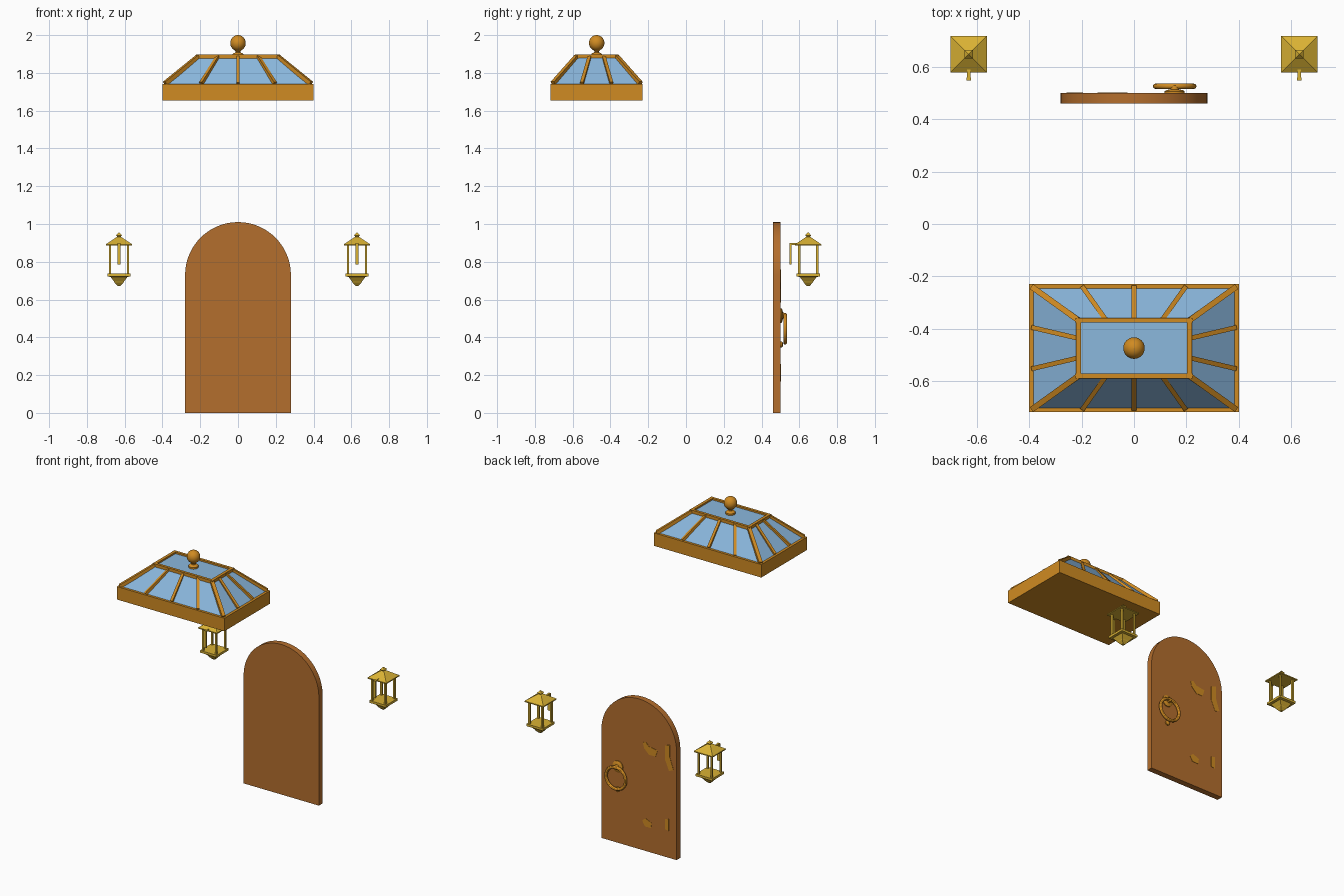
import bpy, bmesh, math
from mathutils import Vector, Matrix

if "Cube" in bpy.data.objects:
    bpy.data.objects.remove(bpy.data.objects["Cube"])


def material(name, r, g, b):
    m = bpy.data.materials.new(name)
    lin = [(c / 255 / 12.92) if c < 11 else ((c / 255 + 0.055) / 1.055) ** 2.4 for c in (r, g, b)]
    m.diffuse_color = (*lin, 1)
    m.use_nodes = True
    m.node_tree.nodes["Principled BSDF"].inputs["Base Color"].default_value = m.diffuse_color
    return m


WOOD = material("door wood", 180, 110, 45)
FRAME = material("orange brass", 208, 139, 34)
GOLD = material("yellow gold", 218, 178, 52)
GLASS = material("blue glass", 139, 184, 222)


def finish(name, bm, mat, smooth=False):
    bmesh.ops.recalc_face_normals(bm, faces=bm.faces)
    me = bpy.data.meshes.new(name)
    bm.to_mesh(me)
    bm.free()
    me.materials.append(mat)
    ob = bpy.data.objects.new(name, me)
    bpy.context.collection.objects.link(ob)
    if smooth:
        bpy.context.view_layer.objects.active = ob
        ob.select_set(True)
        bpy.ops.object.shade_smooth_by_angle(angle=math.radians(40))
        ob.select_set(False)
    return ob


def loft(bm, rings):
    """Skin a list of equal-length point rings and cap both ends."""
    rows = [[bm.verts.new(p) for p in ring] for ring in rings]
    n = len(rows[0])
    for a, b in zip(rows, rows[1:]):
        for i in range(n):
            j = (i + 1) % n
            bm.faces.new((a[i], a[j], b[j], b[i]))
    bm.faces.new(rows[0][::-1])
    bm.faces.new(rows[-1])


def tiers(bm, cx, cy, levels):
    """Rectangular stack: levels are (half x, half y, z)."""
    loft(bm, [[(cx + sx * hx, cy + sy * hy, z) for sx, sy in ((-1, -1), (1, -1), (1, 1), (-1, 1))]
              for hx, hy, z in levels])


def box(bm, x0, x1, y0, y1, z0, z1):
    tiers(bm, (x0 + x1) / 2, (y0 + y1) / 2,
          [((x1 - x0) / 2, (y1 - y0) / 2, z) for z in (z0, z1)])


def bar(bm, a, b, w):
    """Square bar between two points."""
    a, b = Vector(a), Vector(b)
    d = b - a
    mat = Matrix.Translation((a + b) / 2) @ d.to_track_quat('Z', 'Y').to_matrix().to_4x4()
    bmesh.ops.create_cube(bm, size=1, matrix=mat @ Matrix.Diagonal((w, w, d.length, 1)))


def lathe(bm, profile, matrix, n=24):
    """Turn (radius, height) pairs about the local z axis."""
    loft(bm, [[matrix @ Vector((r * math.cos(2 * math.pi * i / n), r * math.sin(2 * math.pi * i / n), h))
               for i in range(n)] for r, h in profile])


def plate(bm, outline, y0, y1):
    """Extrude an (x, z) outline along y."""
    loft(bm, [[(x, y, z) for x, z in outline] for y in (y0, y1)])


# --- Arched door
bm = bmesh.new()
arch = [(0.28 * math.cos(math.pi * i / 32), 0.73 + 0.28 * math.sin(math.pi * i / 32)) for i in range(33)]
plate(bm, [(-0.28, 0), (0.28, 0)] + arch, 0.46, 0.50)
finish("door", bm, WOOD, True)

# --- Hinge ornaments, almost flush with the back face
bm = bmesh.new()
for outline in (
        [(-0.03, 0.725), (-0.05, 0.735), (-0.075, 0.71), (-0.14, 0.70), (-0.125, 0.655), (-0.075, 0.655), (-0.04, 0.69)],
        [(-0.195, 0.75), (-0.23, 0.76), (-0.23, 0.68), (-0.258, 0.60), (-0.225, 0.585), (-0.195, 0.655)],
        [(-0.025, 0.20), (-0.05, 0.22), (-0.095, 0.20), (-0.09, 0.165), (-0.045, 0.165)],
        [(-0.195, 0.255), (-0.222, 0.26), (-0.222, 0.18), (-0.195, 0.185)]):
    plate(bm, outline, 0.495, 0.502)
finish("hinge_plates", bm, FRAME)

# --- Ring handle with its rosette and rest
KX, KZ = 0.155, 0.445
BACK = Matrix.Rotation(-math.pi / 2, 4, 'X')
bm = bmesh.new()
lathe(bm, [(0.038, -0.01), (0.038, 0.006), (0.03, 0.011), (0.016, 0.013), (0.014, 0.028), (0.006, 0.034)],
      Matrix.Translation((KX, 0.50, 0.515)) @ BACK)
lathe(bm, [(0.016, -0.01), (0.016, 0.008), (0.008, 0.014)],
      Matrix.Translation((KX, 0.50, 0.362)) @ BACK, 16)
finish("ring_mounts", bm, FRAME, True)
bpy.ops.mesh.primitive_torus_add(major_radius=0.073, minor_radius=0.01, major_segments=40, minor_segments=12,
                                 location=(KX, 0.525, KZ), rotation=(math.pi / 2, 0, 0))
ring = bpy.context.object
ring.name = "door_ring"
ring.data.materials.append(FRAME)
bpy.ops.object.shade_smooth_by_angle()
ring.select_set(False)

# --- Two wall lanterns
LY = 0.647
for side, cx in (("left", -0.63), ("right", 0.63)):
    bm = bmesh.new()
    tiers(bm, cx, LY, [(0.07, 0.07, 0.885), (0.07, 0.07, 0.892), (0.014, 0.014, 0.93), (0.009, 0.009, 0.932),
                       (0.016, 0.016, 0.94), (0.001, 0.001, 0.956)])
    finish(side + "_lantern_roof", bm, GOLD)
    bm = bmesh.new()
    for sx in (-1, 1):
        for sy in (-1, 1):
            px, py = cx + sx * 0.048, LY + sy * 0.048
            box(bm, px - 0.006, px + 0.006, py - 0.006, py + 0.006, 0.73, 0.888)
    finish(side + "_lantern_posts", bm, GOLD)
    bm = bmesh.new()
    tiers(bm, cx, LY, [(0.008, 0.008, 0.672), (0.024, 0.024, 0.69), (0.026, 0.026, 0.695), (0.045, 0.045, 0.72),
                       (0.062, 0.062, 0.722), (0.062, 0.062, 0.737)])
    finish(side + "_lantern_base", bm, GOLD)
    bm = bmesh.new()
    box(bm, cx - 0.009, cx + 0.009, 0.547, 0.558, 0.785, 0.90)
    box(bm, cx - 0.006, cx + 0.006, 0.556, 0.62, 0.889, 0.90)
    finish(side + "_lantern_bracket", bm, GOLD)

# --- Skylight: curb, glass, glazing bars, finial
SY = -0.473
bm = bmesh.new()
tiers(bm, 0, SY, [(0.40, 0.244, 1.655), (0.40, 0.244, 1.742)])
finish("skylight_curb", bm, FRAME)

bm = bmesh.new()
tiers(bm, 0, SY, [(0.386, 0.230, 1.739), (0.212, 0.107, 1.886)])
finish("skylight_glass", bm, GLASS)

bm = bmesh.new()
B, T = (0.386, 0.231, 1.744), (0.212, 0.106, 1.885)
for s in (-1, 1):
    for t in (-1, 1):
        bar(bm, (s * B[0], SY + t * B[1], B[2]), (s * T[0], SY + t * T[1], T[2]), 0.022)
    for f in (-1, 0, 1):    # long slopes
        bar(bm, (f * 0.195, SY + s * B[1], B[2]), (f * 0.106, SY + s * T[1], T[2]), 0.018)
    for f in (-1, 1):       # short slopes
        bar(bm, (s * B[0], SY + f * 0.078, B[2]), (s * T[0], SY + f * 0.037, T[2]), 0.018)
    # top rim
    box(bm, -0.223, 0.223, SY + s * T[1] - 0.009, SY + s * T[1] + 0.009, 1.876, 1.897)
    box(bm, s * T[0] - 0.010, s * T[0] + 0.010, SY - 0.115, SY + 0.115, 1.876, 1.897)
finish("skylight_bars", bm, FRAME)

bm = bmesh.new()
ball = [(0.041 * math.sin(a), 1.958 - 0.042 * math.cos(a))
        for a in [math.radians(d) for d in range(25, 180, 11)]]
lathe(bm, [(0.030, 1.88), (0.030, 1.897), (0.024, 1.904), (0.013, 1.908), (0.012, 1.914)] + ball + [(0.001, 2.0)],
      Matrix.Translation((0, SY, 0)), 32)
finish("skylight_finial", bm, FRAME, True)
